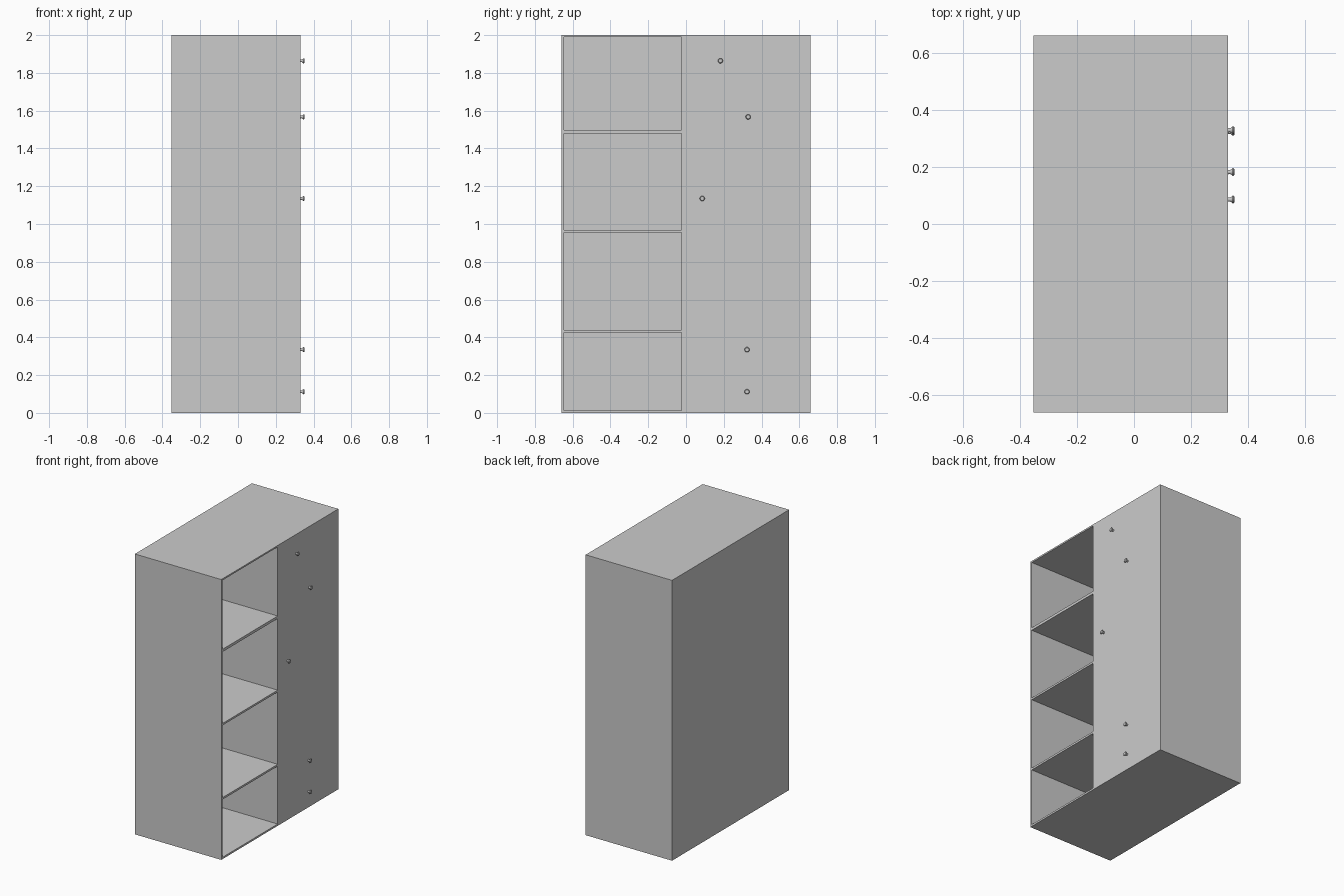
import bpy, bmesh, math
from mathutils import Matrix, Vector

if "Cube" in bpy.data.objects:
    bpy.data.objects.remove(bpy.data.objects["Cube"])

X0, X1 = -0.352, 0.33      # back and open face of the carcass
Y, H = 0.66, 2.0           # half width, height
WALL = 0.014


def add_box(bm, lo, hi):
    lo, hi = Vector(lo), Vector(hi)
    m = Matrix.Translation((lo + hi) / 2) @ Matrix.Diagonal((*(hi - lo), 1))
    bmesh.ops.create_cube(bm, size=1, matrix=m)


def make_object(name, bm):
    me = bpy.data.meshes.new(name)
    bm.to_mesh(me)
    bm.free()
    ob = bpy.data.objects.new(name, me)
    bpy.context.collection.objects.link(ob)
    return ob


def activate(ob):
    bpy.ops.object.select_all(action='DESELECT')
    ob.select_set(True)
    bpy.context.view_layer.objects.active = ob


# Cabinet carcass: one block with closed cupboard side
bm = bmesh.new()
add_box(bm, (X0, -Y, 0), (X1, Y, H))
cabinet = make_object("cabinet", bm)

# Four open shelf bays, cut from the +x face
bays = [(0.013, 0.425), (0.439, 0.954), (0.968, 1.478), (1.497, 1.989)]
bm = bmesh.new()
for z0, z1 in bays:
    add_box(bm, (X0 + WALL, -0.646, z0), (X1 + 0.1, -0.024, z1))
cutter = make_object("bay_cutter", bm)
cutter.hide_render = True

mod = cabinet.modifiers.new("bays", 'BOOLEAN')
mod.operation = 'DIFFERENCE'
mod.solver = 'EXACT'
mod.object = cutter
activate(cabinet)
bpy.ops.object.modifier_apply(modifier=mod.name)
bpy.data.objects.remove(cutter)

# Knobs: flared turned profile (radius, distance from door)
profile = [(0, -0.002), (0.008, -0.002), (0.007, 0.006), (0.009, 0.011),
           (0.0135, 0.016), (0.0135, 0.019), (0.010, 0.022), (0, 0.022)]
spots = [(0.182, 1.864), (0.329, 1.567), (0.086, 1.135),
         (0.323, 0.335), (0.323, 0.112)]
for i, (ky, kz) in enumerate(spots):
    bm = bmesh.new()
    vs = [bm.verts.new((d, r, 0)) for r, d in profile]
    es = [bm.edges.new(p) for p in zip(vs, vs[1:])]
    bmesh.ops.spin(bm, geom=vs + es, cent=(0, 0, 0), axis=(1, 0, 0),
                   angle=math.tau, steps=20, use_duplicate=False)
    bmesh.ops.remove_doubles(bm, verts=bm.verts, dist=1e-5)
    bmesh.ops.recalc_face_normals(bm, faces=bm.faces)
    knob = make_object(f"knob_{i + 1}", bm)
    knob.location = (X1, ky, kz)
    activate(knob)
    bpy.ops.object.shade_smooth_by_angle(angle=math.radians(40))
